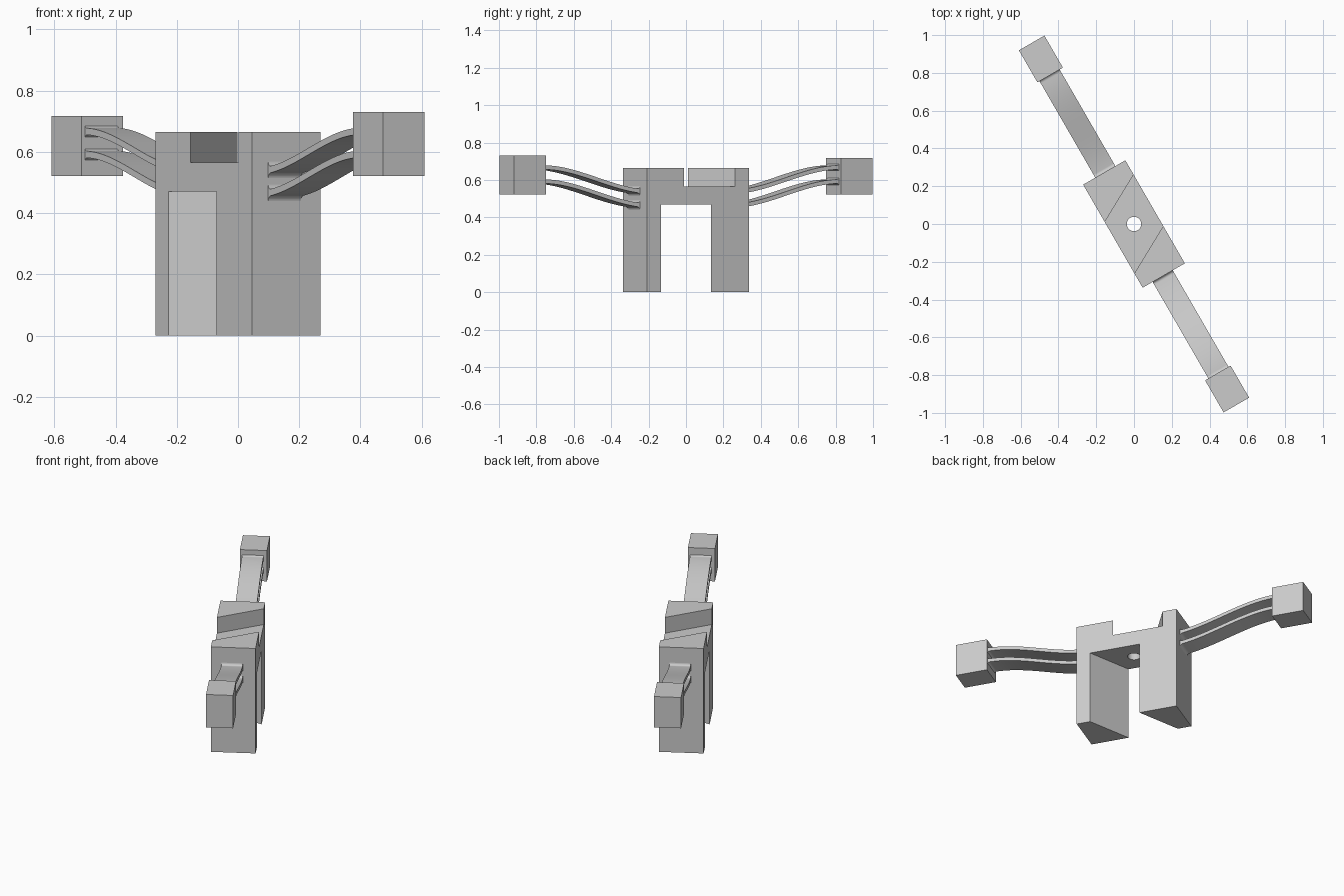
import bpy, bmesh, math

if "Cube" in bpy.data.objects:
    bpy.data.objects.remove(bpy.data.objects["Cube"], do_unlink=True)

grey = bpy.data.materials.new("plain grey")
grey.use_nodes = True
COLOUR = (0.6, 0.6, 0.6, 1)
grey.diffuse_color = COLOUR
grey.node_tree.nodes["Principled BSDF"].inputs["Base Color"].default_value = COLOUR

TURN = math.radians(30)
C, S = math.cos(TURN), math.sin(TURN)


def place(u, v):
    """Length along the bracket and width across it, turned to world x, y."""
    return S * u + C * v, -C * u + S * v


def finish(name, bm):
    bmesh.ops.recalc_face_normals(bm, faces=bm.faces)
    mesh = bpy.data.meshes.new(name)
    bm.to_mesh(mesh)
    bm.free()
    mesh.materials.append(grey)
    obj = bpy.data.objects.new(name, mesh)
    bpy.context.collection.objects.link(obj)
    return obj


def prism(name, outline, z0, z1):
    bm = bmesh.new()
    face = bm.faces.new([bm.verts.new((x, y, z0)) for x, y in outline])
    top = bmesh.ops.extrude_face_region(bm, geom=[face])["geom"]
    verts = [g for g in top if isinstance(g, bmesh.types.BMVert)]
    bmesh.ops.translate(bm, verts=verts, vec=(0, 0, z1 - z0))
    return finish(name, bm)


def block(name, u0, u1, v0, v1, z0, z1):
    corners = [(u0, v0), (u1, v0), (u1, v1), (u0, v1)]
    return prism(name, [place(u, v) for u, v in corners], z0, z1)


def activate(obj):
    bpy.ops.object.select_all(action="DESELECT")
    obj.select_set(True)
    bpy.context.view_layer.objects.active = obj


def cut(obj, cutter):
    cutter.hide_render = True
    mod = obj.modifiers.new("cut", "BOOLEAN")
    mod.operation = "DIFFERENCE"
    mod.solver = "EXACT"
    mod.object = cutter
    activate(obj)
    bpy.ops.object.modifier_apply(modifier=mod.name)
    bpy.data.objects.remove(cutter, do_unlink=True)


# Central body: leg opening, slanted top channel and a vertical bore
HALF_L, HALF_W, HEIGHT = 0.315, 0.129, 0.665
body = block("body", -HALF_L, HALF_L, -HALF_W, HALF_W, 0, HEIGHT)
cut(body, prism("opening_cutter",
                [(-0.6, -0.135), (0.6, -0.135), (0.6, 0.135), (-0.6, 0.135)], -0.1, 0.47))
slant = 0.547
channel = [(side * 0.157 - slant * v, v)
           for side, v in ((-1, -0.2), (1, -0.2), (1, 0.2), (-1, 0.2))]
cut(body, prism("channel_cutter", [place(u, v) for u, v in channel], 0.565, 0.8))
ring = [math.tau * i / 32 for i in range(32)]
cut(body, prism("bore_cutter", [(0.038 * math.cos(a), 0.038 * math.sin(a)) for a in ring],
                0.4, 0.6))

# Curved leaf springs with small fillets where they meet the blocks
ARM_END, FILLET, HALF_T = 0.908, 0.016, 0.011


def spring(name, side, drop):
    length = ARM_END - HALF_L
    stations = {HALF_L + length * i / 32 for i in range(33)}
    for k in range(1, 6):
        d = FILLET * (1 - math.cos(math.pi * k / 10))
        stations |= {HALF_L + d, ARM_END - d}
    bm = bmesh.new()
    rings = []
    for u in sorted(stations):
        t = (u - HALF_L) / length
        rise = t * t * (3 - 2 * t) + 0.5 * t * (1 - t) ** 2
        z = 0.541 + 0.126 * rise - drop
        gap = max(0, FILLET - min(u - HALF_L, ARM_END - u))
        half = HALF_T + FILLET - math.sqrt(max(0, FILLET ** 2 - gap ** 2))
        section = [(-0.068, z - half), (0.055, z - half), (0.055, z + half), (-0.068, z + half)]
        rings.append([bm.verts.new((*place(side * u, side * v), h)) for v, h in section])
    for a, b in zip(rings, rings[1:]):
        for i in range(4):
            j = (i + 1) % 4
            bm.faces.new((a[i], a[j], b[j], b[i]))
    bm.faces.new(rings[0])
    bm.faces.new(rings[-1])
    obj = finish(name, bm)
    activate(obj)
    bpy.ops.object.shade_smooth_by_angle(angle=math.radians(35))


# Each end: a pair of springs carrying an end block
for end, side, top in (("front", 1, 0.73), ("back", -1, 0.717)):
    spring(end + "_upper_spring", side, 0)
    spring(end + "_lower_spring", side, 0.075)
    block(end + "_end_block", side * 0.905, side * 1.101,
          side * -0.088, side * 0.068, 0.522, top)
